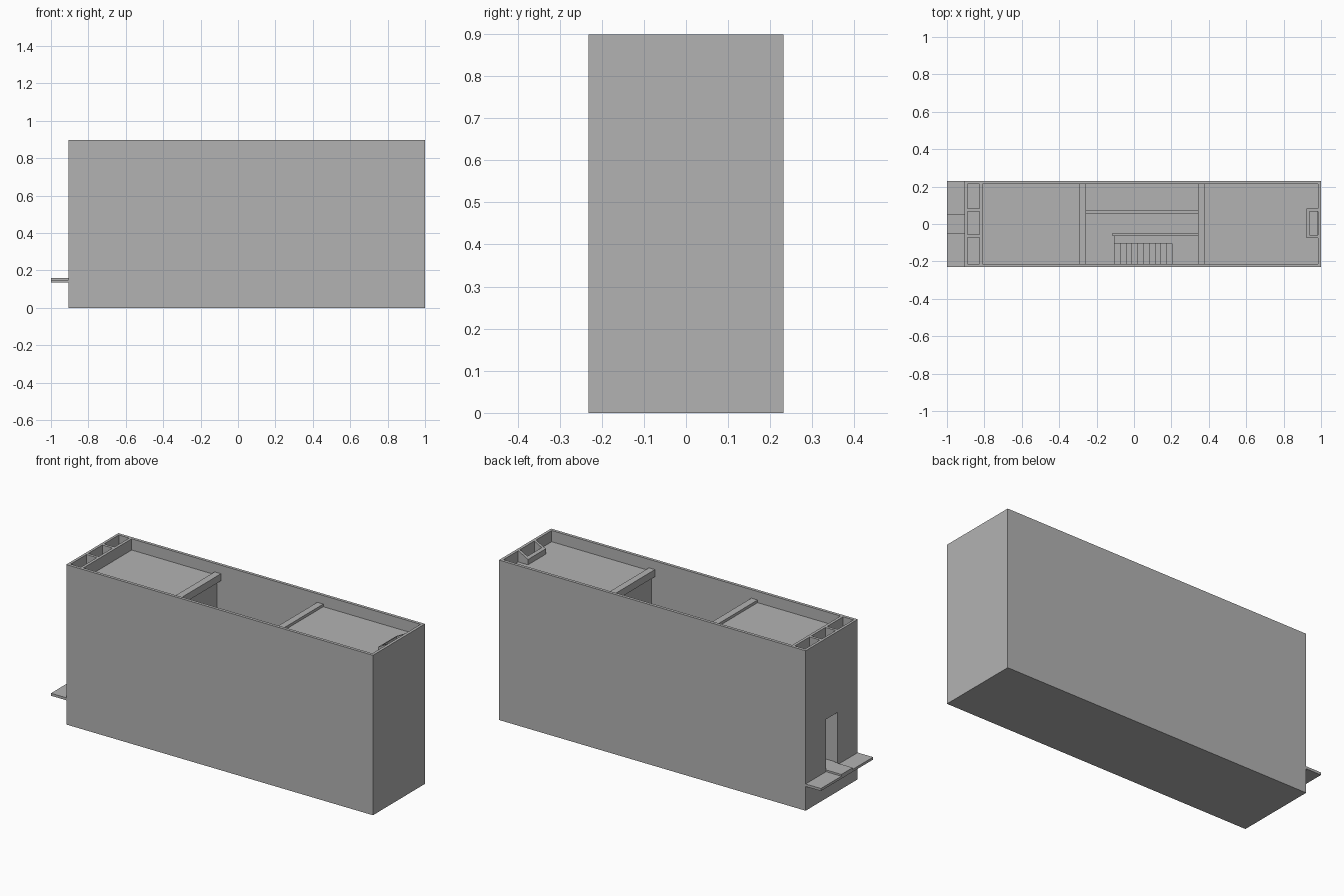
import bpy, bmesh

if "Cube" in bpy.data.objects:
    bpy.data.objects.remove(bpy.data.objects["Cube"], do_unlink=True)

grey = bpy.data.materials.new("plain_grey")
grey.use_nodes = True
GREY = (0.45, 0.45, 0.45, 1)
grey.diffuse_color = GREY
grey.node_tree.nodes["Principled BSDF"].inputs["Base Color"].default_value = GREY


def prism(name, profile, y0, y1):
    """Extrude an (x, z) profile from y0 to y1."""
    bm = bmesh.new()
    face = bm.faces.new([bm.verts.new((x, y0, z)) for x, z in profile])
    new = bmesh.ops.extrude_face_region(bm, geom=[face])["geom"]
    bmesh.ops.translate(bm, vec=(0, y1 - y0, 0),
                        verts=[v for v in new if isinstance(v, bmesh.types.BMVert)])
    bmesh.ops.recalc_face_normals(bm, faces=bm.faces)
    mesh = bpy.data.meshes.new(name)
    bm.to_mesh(mesh)
    bm.free()
    mesh.materials.append(grey)
    obj = bpy.data.objects.new(name, mesh)
    bpy.context.scene.collection.objects.link(obj)
    return obj


def box(name, x0, x1, y0, y1, z0, z1):
    return prism(name, [(x0, z0), (x1, z0), (x1, z1), (x0, z1)], y0, y1)


def cut(obj, *bounds):
    """Subtract a box from an object."""
    cutter = box("cutter", *bounds)
    cutter.hide_render = True
    mod = obj.modifiers.new("cut", "BOOLEAN")
    mod.operation, mod.solver, mod.object = "DIFFERENCE", "EXACT", cutter
    bpy.context.view_layer.objects.active = obj
    bpy.ops.object.modifier_apply(modifier=mod.name)
    bpy.data.objects.remove(cutter, do_unlink=True)


END, SIDE, TOP = -0.905, 0.231, 0.898   # outer shell
IN, X0, X1 = 0.214, -0.81, 0.984        # hall interior
GROUND, GALLERY, ROOF = 0.15, 0.48, 0.835

# Outer shell with the hall, three end shafts and the doorway cut out
shell = box("outer_walls", END, 1, -SIDE, SIDE, 0, TOP)
cut(shell, X0, X1, -IN, IN, GROUND, 1)
for y0, y1 in ((-IN, -0.073), (-0.057, 0.067), (0.083, IN)):
    cut(shell, -0.89, -0.826, y0, y1, 0.16, 1)
cut(shell, -0.95, -0.88, -0.052, 0.05, 0.16, 0.444)

# Entrance ledges with the raised landing between them
for name, y0, y1, top in (("right_ledge", -SIDE, -0.05, 0.15),
                          ("entrance_landing", -0.05, 0.05, 0.16),
                          ("left_ledge", 0.05, SIDE, 0.15)):
    box(name, -1, END, y0, y1, 0.136, top)

# Roof slabs, walls and caps either side of the open well
box("west_roof", X0, -0.295, -IN, IN, ROOF - 0.025, ROOF)
east_roof = box("east_roof", 0.38, X1, -IN, IN, ROOF - 0.025, ROOF)
box("west_well_wall", -0.295, -0.28, -IN, IN, GROUND, 0.811)
box("east_well_wall", 0.365, 0.38, -IN, IN, GROUND, 0.811)
box("west_cap", -0.295, -0.256, -IN, IN, 0.81, 0.85)
box("east_cap", 0.343, 0.38, -IN, IN, 0.81, 0.85)

# Sloping roof hatch against the end wall
hatch = prism("roof_hatch", [(0.923, ROOF), (X1, ROOF), (X1, TOP), (0.923, 0.865)],
              -0.075, 0.083)
for part in (hatch, east_roof):
    cut(part, 0.938, 0.99 if part is hatch else 0.98, -0.06, 0.067, 0.7, 1)

# Galleries with parapets
box("back_gallery", -0.28, 0.365, 0.056, IN, GALLERY - 0.025, GALLERY)
box("back_parapet", -0.28, 0.365, 0.056, 0.071, GALLERY, 0.57)
box("front_walkway", -0.107, 0.365, -0.105, -0.048, GALLERY - 0.025, GALLERY)
box("front_landing", 0.204, 0.365, -IN, -0.105, GALLERY - 0.025, GALLERY)
box("front_parapet", -0.115, 0.365, -0.063, -0.048, GALLERY, 0.57)

# Stair flight up to the front landing
STEPS, RUN = 10, 0.031
RISE = (GALLERY - GROUND) / (STEPS + 1)
profile = [(0.204, GROUND), (-0.106, GROUND)]
for i in range(STEPS):
    z = GROUND + (i + 1) * RISE
    profile += [(-0.106 + i * RUN, z), (-0.106 + (i + 1) * RUN, z)]
prism("stairs", profile, -IN, -0.105)
